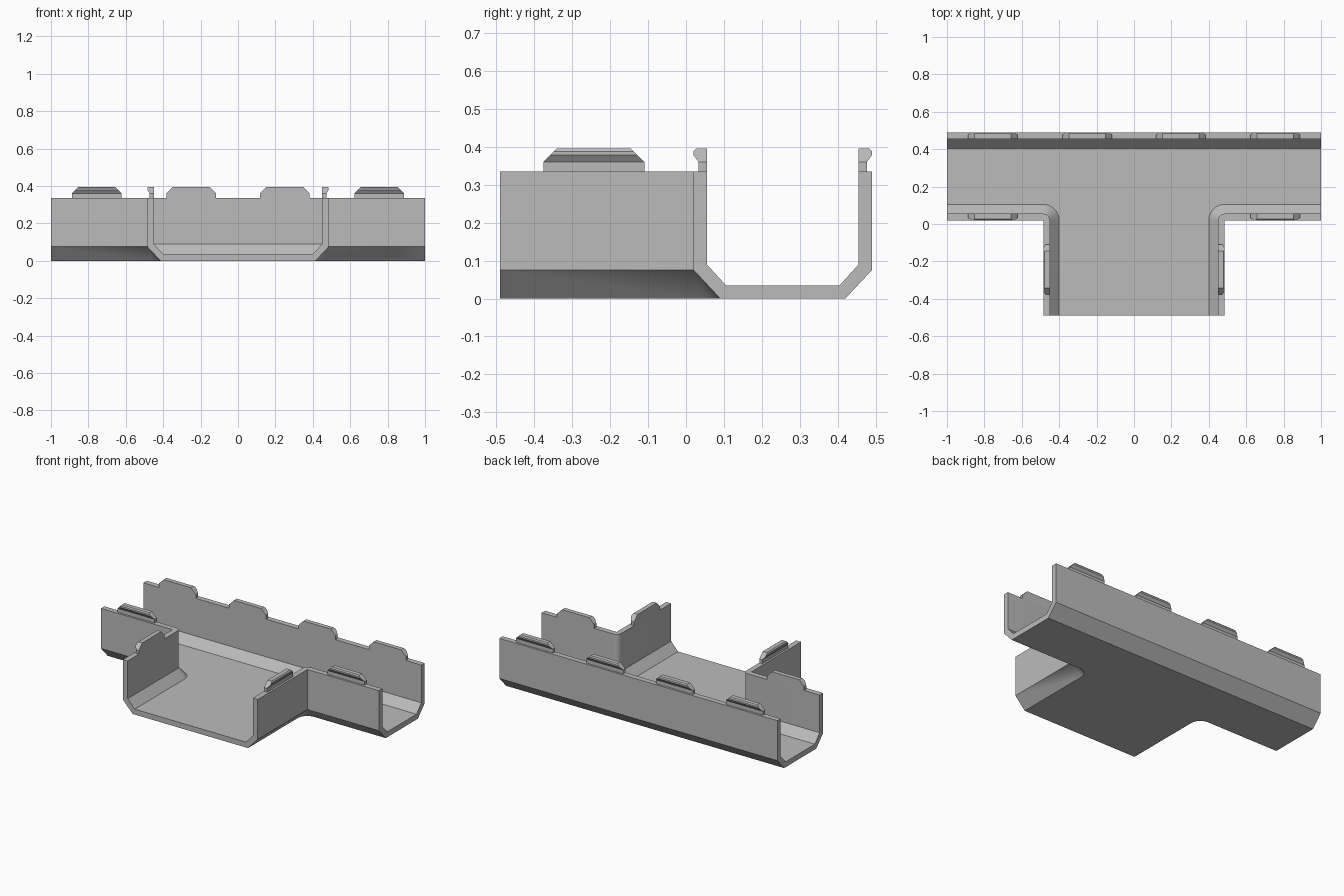
import bpy, bmesh
from math import cos, sin, pi
from mathutils import Vector, Matrix

cube = bpy.data.objects.get("Cube")
if cube:
    bpy.data.objects.remove(cube, do_unlink=True)

grey = bpy.data.materials.new("light grey plastic")
grey.use_nodes = True
grey.diffuse_color = (0.5, 0.5, 0.5, 1)
grey.node_tree.nodes["Principled BSDF"].inputs["Base Color"].default_value = (0.5, 0.5, 0.5, 1)

FRONT, BACK, SIDE = 0.02, 0.49, 0.485     # outer faces of the walls
RIM = 0.335


def finish(bm, name):
    bmesh.ops.recalc_face_normals(bm, faces=bm.faces)
    mesh = bpy.data.meshes.new(name)
    bm.to_mesh(mesh)
    bm.free()
    mesh.materials.append(grey)
    obj = bpy.data.objects.new(name, mesh)
    bpy.context.collection.objects.link(obj)
    return obj


# Tee channel: wall section (inset, height) from underside to inner floor
section = [(0.07, 0), (0, 0.075), (0, RIM), (0.035, RIM), (0.035, 0.09), (0.085, 0.035)]
STEPS = 8
arc = [i * pi / 2 / STEPS for i in range(STEPS + 1)]
# Stations along each wall: point on the outer face and inward direction
right = [((1, FRONT), (0, 1))]
right += [((SIDE, FRONT), (-sin(a), cos(a))) for a in arc]
right += [((SIDE, -BACK), (-1, 0))]
left = [((-x, y), (-dx, dy)) for (x, y), (dx, dy) in reversed(right)]
back = [((-1, BACK), (0, -1)), ((1, BACK), (0, -1))]

bm = bmesh.new()
under, floor = [], []
for wall in (right, left, back):
    rings = [[bm.verts.new((x + dx * d, y + dy * d, z)) for d, z in section]
             for (x, y), (dx, dy) in wall]
    for a, b in zip(rings, rings[1:]):
        for i in range(len(section) - 1):
            bm.faces.new((a[i], a[i + 1], b[i + 1], b[i]))
    under += [r[0] for r in rings]
    floor += [r[-1] for r in rings]
bm.faces.new(under)
bm.faces.new(floor)
# Close the three open ends of the shell
bmesh.ops.holes_fill(bm, edges=[e for e in bm.edges if e.is_boundary], sides=0)
bmesh.ops.remove_doubles(bm, verts=bm.verts, dist=0.0001)
tee = finish(bm, "tee_channel")
bpy.context.view_layer.objects.active = tee
tee.select_set(True)
bpy.ops.object.shade_smooth_by_angle(angle=0.5)
tee.select_set(False)

# Snap clip: section (inset, height), narrowing towards the top
clip_section = [(0.035, RIM), (0.035, 0.36), (0.035, 0.395), (0.006, 0.395), (0, 0.388),
                (0, 0.378), (0.013, 0.36), (0.013, RIM)]


def clip(name, x, y, turn):
    """Clip on a wall whose outer face points to -y before turning."""
    bm = bmesh.new()
    ends = []
    for s in (-1, 1):
        ends.append([bm.verts.new((s * (0.133 - max(0, z - 0.36)), d, z))
                     for d, z in clip_section])
    n = len(clip_section)
    for i in range(n):
        j = (i + 1) % n
        bm.faces.new((ends[0][i], ends[0][j], ends[1][j], ends[1][i]))
    for e in ends:
        stem = [e[0], e[1], e[6], e[7]]
        bm.faces.new(stem)
        bm.faces.new(e[1:7])
    bm.transform(Matrix.Translation(Vector((x, y, 0))) @ Matrix.Rotation(turn, 4, "Z"))
    finish(bm, name)


for i, x in enumerate((-0.755, -0.25, 0.25, 0.755)):
    clip(f"back_clip_{i + 1}", x, BACK, pi)
for side, s in (("left", 1), ("right", -1)):
    clip(f"{side}_front_clip", s * 0.755, FRONT, 0)
    clip(f"{side}_branch_clip", s * SIDE, -0.243, s * pi / 2)
